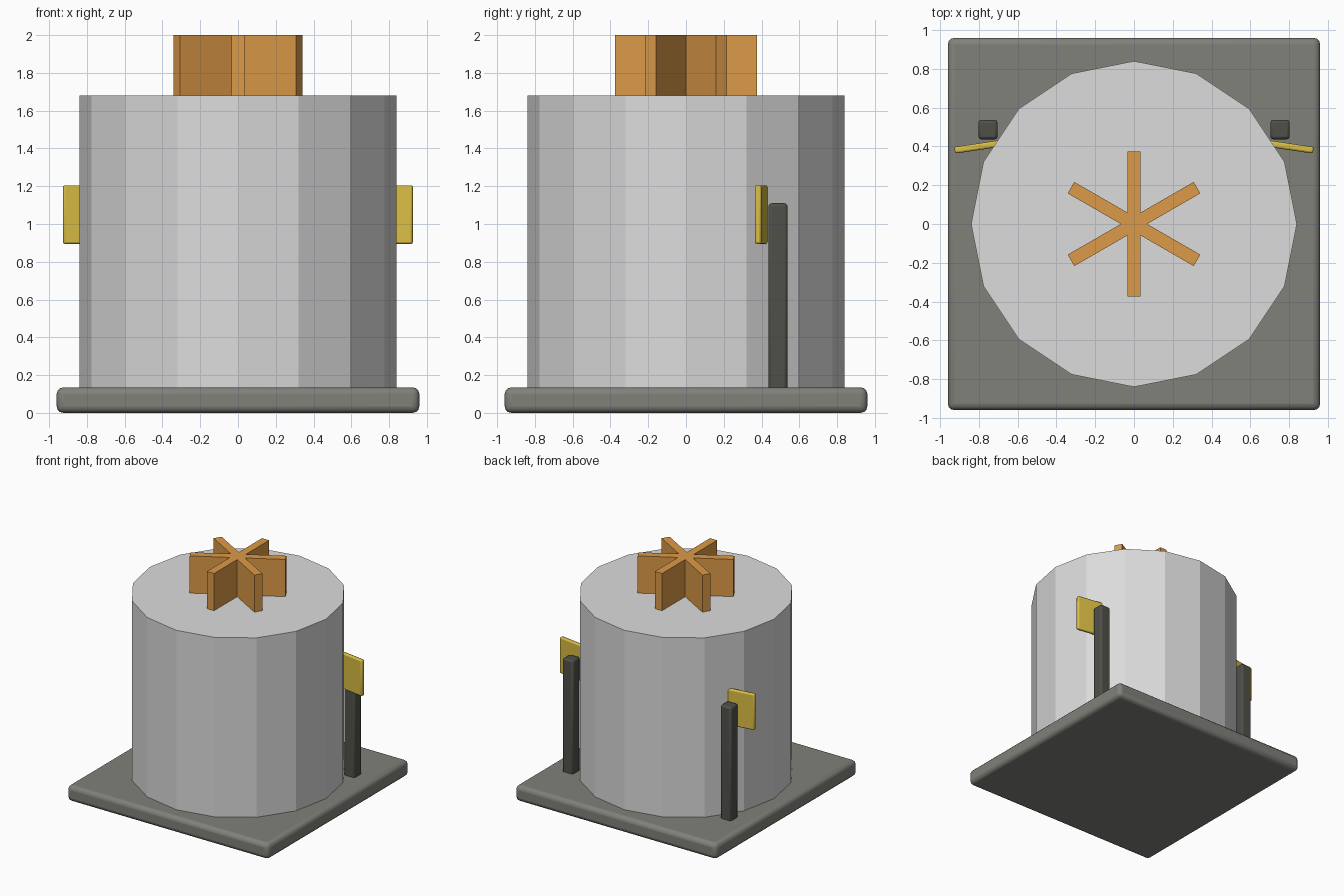
import bpy, bmesh, math
from mathutils import Matrix

default = bpy.data.objects.get("Cube")
if default:
    bpy.data.objects.remove(default, do_unlink=True)


def material(name, *rgb):
    """Flat material from 0-255 display values."""
    linear = [((c / 255 + 0.055) / 1.055) ** 2.4 for c in rgb] + [1]
    mat = bpy.data.materials.new(name)
    mat.use_nodes = True
    mat.diffuse_color = linear
    mat.node_tree.nodes["Principled BSDF"].inputs["Base Color"].default_value = linear
    return mat


def add_object(name, bm, mat):
    mesh = bpy.data.meshes.new(name)
    bm.to_mesh(mesh)
    bm.free()
    mesh.materials.append(mat)
    obj = bpy.data.objects.new(name, mesh)
    bpy.context.collection.objects.link(obj)
    return obj


def box(name, size, center, mat, turn=0, bevel=0, segments=2):
    """Box turned about z by degrees, with optional rounded edges."""
    bm = bmesh.new()
    bmesh.ops.create_cube(bm, size=1, matrix=Matrix.Diagonal((*size, 1)))
    obj = add_object(name, bm, mat)
    obj.location = center
    obj.rotation_euler.z = math.radians(turn)
    if bevel:
        mod = obj.modifiers.new("rounded_edges", 'BEVEL')
        mod.width = bevel
        mod.segments = segments
        bpy.context.view_layer.objects.active = obj
        for other in bpy.context.selected_objects:
            other.select_set(False)
        obj.select_set(True)
        bpy.ops.object.shade_smooth_by_angle(angle=math.radians(40))
    return obj


steel = material("light_grey_metal", 220, 220, 220)
stone = material("warm_grey_slab", 128, 129, 122)
dark = material("dark_grey_post", 80, 80, 74)
yellow = material("sign_yellow", 219, 190, 68)
orange = material("orange_blade", 220, 154, 72)

# Square slab with rounded edges
box("base_slab", (1.92, 1.92, 0.135), (0, 0, 0.0675), stone, bevel=0.035, segments=3)

# Sixteen-sided tank, sunk into the slab
bottom, top, radius = 0.02, 1.68, 0.84
bm = bmesh.new()
bmesh.ops.create_cone(bm, cap_ends=True, segments=16, radius1=radius, radius2=radius,
                      depth=top - bottom,
                      matrix=Matrix.Translation((0, 0, (top + bottom) / 2)))
add_object("tank", bm, steel)

# Three crossed blades form the six-armed top
for i, angle in enumerate((30, 90, 150)):
    box(f"top_blade_{i + 1}", (0.75, 0.068, 0.36), (0, 0, 1.82), orange, turn=angle)

# Post and angled sign plate on each side
for side, s in (("left", 1), ("right", -1)):
    box(f"{side}_post", (0.1, 0.1, 1.05), (s * 0.753, 0.487, 0.585), dark, bevel=0.015)
    box(f"{side}_sign", (0.35, 0.034, 0.31), (s * 0.752, 0.406, 1.05), yellow,
        turn=-8.5 * s, bevel=0.01)
